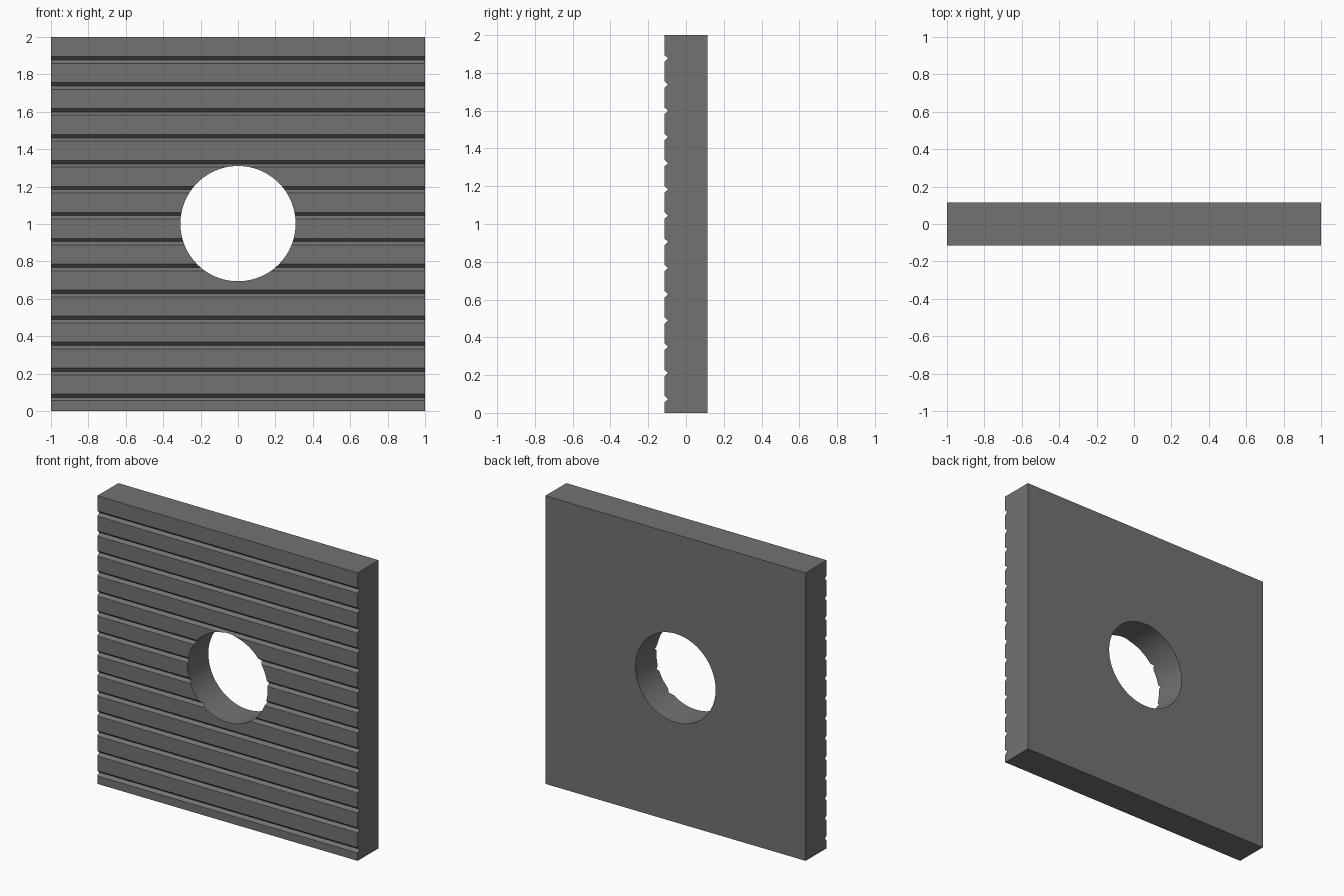
import bpy, bmesh, math

if "Cube" in bpy.data.objects:
    bpy.data.objects.remove(bpy.data.objects["Cube"])

HALF_T = 0.115       # half thickness
HOLE_R = 0.308
GROOVES = 14
FIRST, LAST = 0.073, 1.877
DEPTH = 0.02

grey = bpy.data.materials.new("dark_grey")
grey.diffuse_color = (0.17, 0.17, 0.17, 1)
grey.use_nodes = True
grey.node_tree.nodes["Principled BSDF"].inputs["Base Color"].default_value = grey.diffuse_color

# side profile (y, z): flat back, V grooves along the front
profile = [(HALF_T, 2), (HALF_T, 0), (-HALF_T, 0)]
for i in range(GROOVES):
    z = FIRST + (LAST - FIRST) * i / (GROOVES - 1)
    profile += [(-HALF_T, z - 0.018), (-HALF_T + DEPTH, z), (-HALF_T, z + 0.018)]
profile.append((-HALF_T, 2))

# grooved panel: profile extruded across x
bm = bmesh.new()
face = bm.faces.new([bm.verts.new((-1, y, z)) for y, z in profile])
ext = bmesh.ops.extrude_face_region(bm, geom=[face])
bmesh.ops.translate(bm, vec=(2, 0, 0),
                    verts=[v for v in ext["geom"] if isinstance(v, bmesh.types.BMVert)])
bmesh.ops.recalc_face_normals(bm, faces=bm.faces)
mesh = bpy.data.meshes.new("grooved_panel")
bm.to_mesh(mesh)
bm.free()
panel = bpy.data.objects.new("grooved_panel", mesh)
bpy.context.collection.objects.link(panel)
mesh.materials.append(grey)

# round through hole
bpy.ops.mesh.primitive_cylinder_add(vertices=96, radius=HOLE_R, depth=1,
                                    location=(0, 0, 1.002), rotation=(math.pi / 2, 0, 0))
cutter = bpy.context.object
cutter.name = "hole_cutter"
cutter.hide_render = True
cutter.data.materials.append(grey)
cut = panel.modifiers.new("hole", 'BOOLEAN')
cut.operation = 'DIFFERENCE'
cut.solver = 'EXACT'
cut.object = cutter

bpy.ops.object.select_all(action='DESELECT')
panel.select_set(True)
bpy.context.view_layer.objects.active = panel
bpy.ops.object.modifier_apply(modifier=cut.name)
bpy.data.objects.remove(cutter, do_unlink=True)
bpy.ops.object.shade_smooth_by_angle(angle=math.radians(30))
